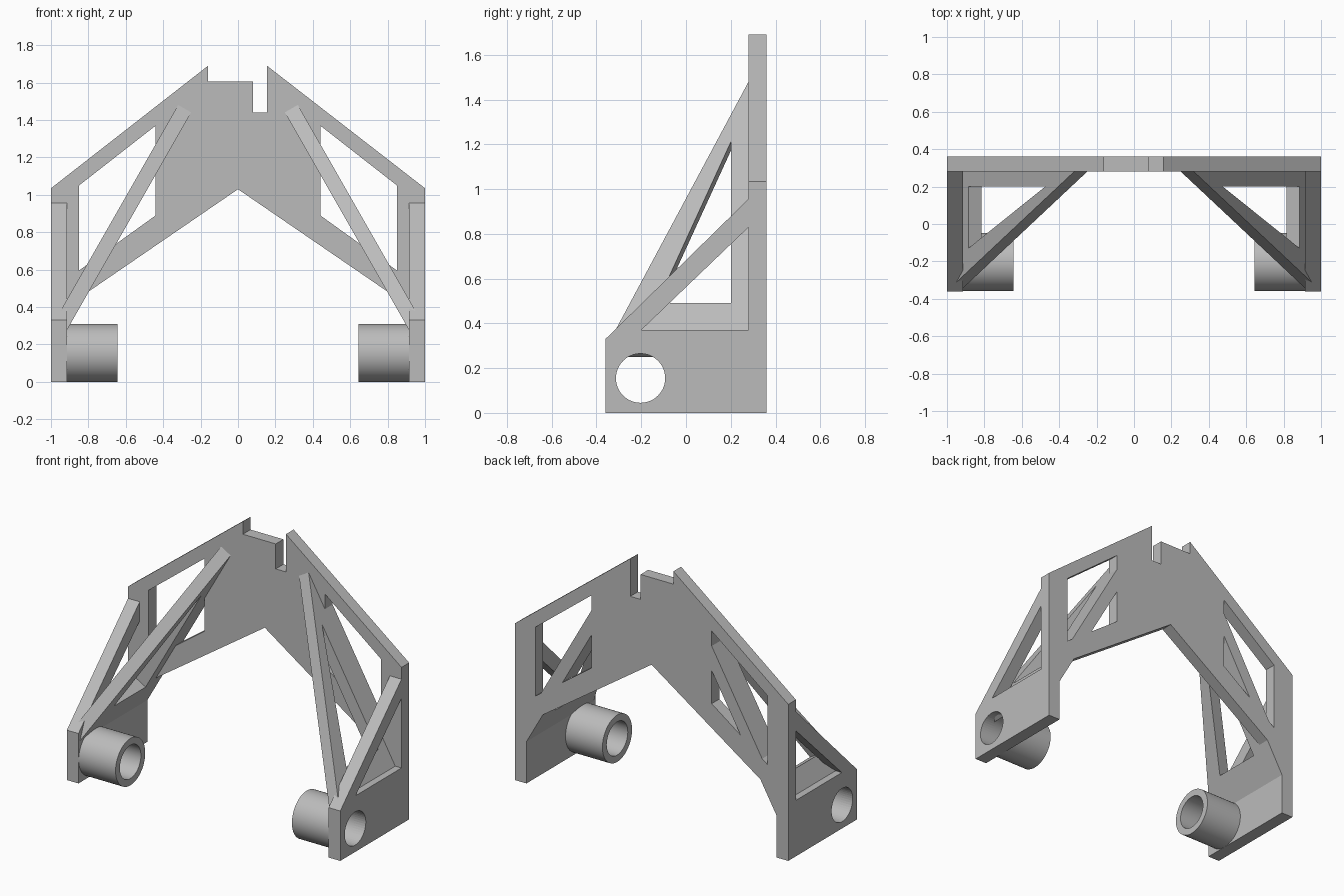
import bpy, bmesh, math
from mathutils import Vector

cube = bpy.data.objects.get("Cube")
if cube:
    bpy.data.objects.remove(cube, do_unlink=True)

grey = bpy.data.materials.new("plain_grey")
grey.use_nodes = True
GREY = (0.5, 0.5, 0.5, 1)
grey.diffuse_color = GREY
grey.node_tree.nodes["Principled BSDF"].inputs["Base Color"].default_value = GREY


def plate(name, loops, place, depth, mirrored=True):
    """Fill an outline with its holes, then extrude it along depth."""
    bm = bmesh.new()
    for loop in loops:
        vs = [bm.verts.new(place(a, b)) for a, b in loop]
        for i, v in enumerate(vs):
            bm.edges.new((vs[i - 1], v))
    bmesh.ops.triangle_fill(bm, edges=bm.edges[:], use_beauty=True)
    ext = bmesh.ops.extrude_face_region(bm, geom=bm.faces[:], use_keep_orig=True)
    moved = [g for g in ext["geom"] if isinstance(g, bmesh.types.BMVert)]
    bmesh.ops.translate(bm, verts=moved, vec=Vector(depth))
    bmesh.ops.recalc_face_normals(bm, faces=bm.faces[:])
    mesh = bpy.data.meshes.new(name)
    bm.to_mesh(mesh)
    bm.free()
    mesh.materials.append(grey)
    obj = bpy.data.objects.new(name, mesh)
    bpy.context.collection.objects.link(obj)
    if mirrored:
        obj.modifiers.new("mirror", "MIRROR")
    return obj


def circle(r, n=48):
    return [(-0.203 + r * math.cos(math.tau * i / n),
             0.155 + r * math.sin(math.tau * i / n)) for i in range(n)]


def flip(loop):
    return [(-x, z) for x, z in loop]


# Back plate with arched underside, notched top and two windows
half = [(-0.92, 0.40), (-0.92, 0), (-1, 0), (-1, 1.035), (-0.16, 1.69)]
top_notches = [(-0.16, 1.605), (0.08, 1.605), (0.08, 1.44), (0.155, 1.44)]
outline = [(0, 1.03)] + half + top_notches + flip(half)[::-1]
outline[outline.index((0.16, 1.69))] = (0.155, 1.69)
window = [(-0.85, 1.05), (-0.44, 1.37), (-0.44, 0.89), (-0.85, 0.595)]
plate("back_plate", [outline, window, flip(window)],
      lambda x, z: (x, 0.28, z), (0, 0.08, 0), mirrored=False)

# Side plates with a triangular window and a bore
side = [(-0.36, 0), (0.36, 0), (0.36, 1.035), (-0.36, 0.33)]
side_window = [(-0.2, 0.37), (0.28, 0.37), (0.28, 0.83)]
plate("side_plates", [side, side_window, circle(0.11)],
      lambda y, z: (-1, y, z), (0.085, 0, 0))

# Leaning triangular braces between the side plates and the back plate
brace = [(-0.358, 0.29), (0.36, 0.29), (0.36, 1.63)]
brace_window = [(-0.13, 0.49), (0.2, 0.49), (0.2, 1.21)]
plate("diagonal_braces", [brace, brace_window],
      lambda y, z: (-1 + (z - 0.29) * 0.571, y, z), (0.07, 0, -0.04))

# Hollow bushings on the inner faces of the side plates
bushing = plate("bushings", [circle(0.155), circle(0.11)],
                lambda y, z: (-0.915, y, z), (0.27, 0, 0))
bpy.context.view_layer.objects.active = bushing
bushing.select_set(True)
bpy.ops.object.shade_smooth_by_angle(angle=math.radians(30))
